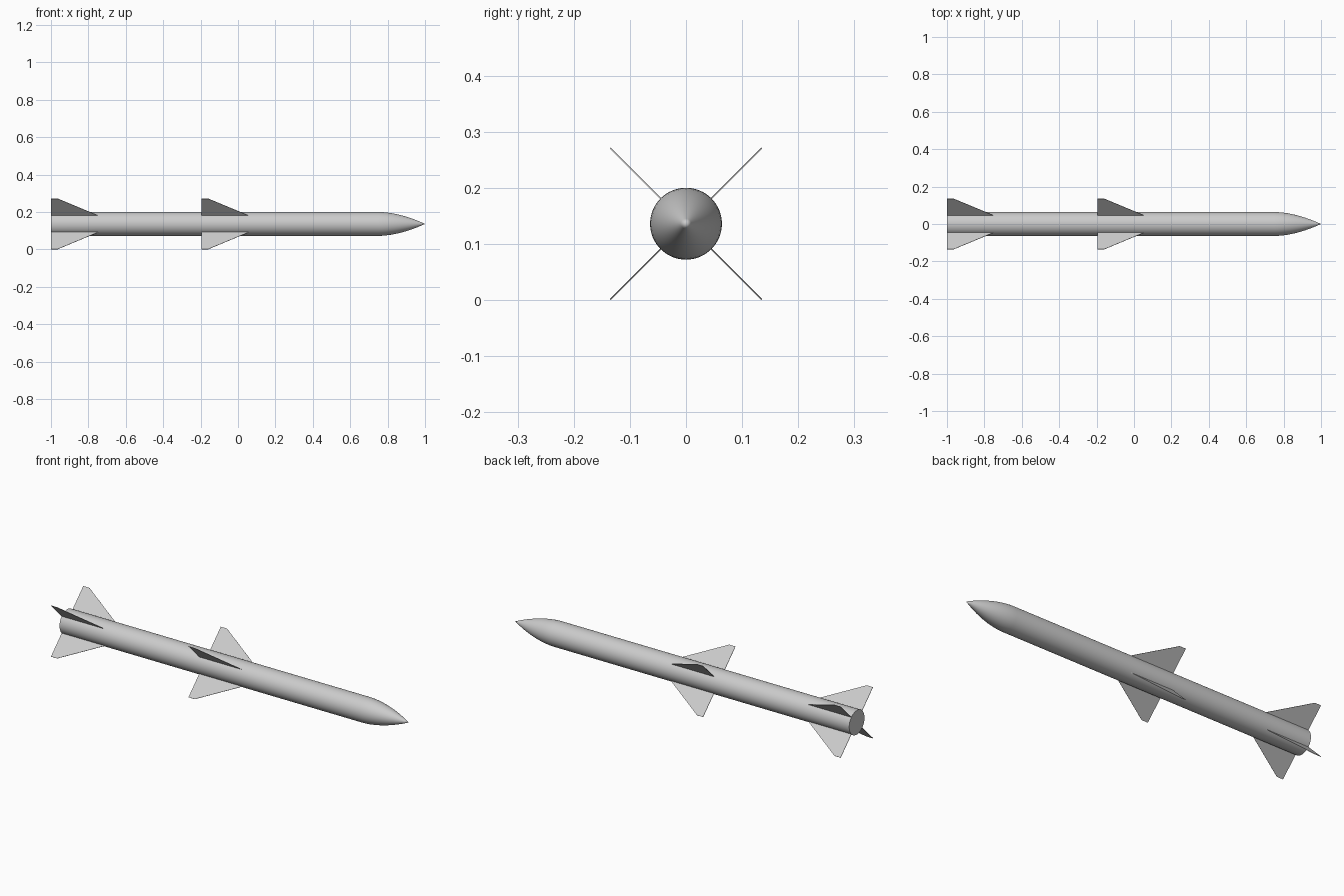
import bpy
import bmesh
import math
from mathutils import Matrix

cube = bpy.data.objects.get("Cube")
if cube:
    bpy.data.objects.remove(cube, do_unlink=True)

AXIS_Z = 0.136
RADIUS = 0.064
SEGMENTS = 64
FIN_TIP = 0.191
FIN_HALF_THICKNESS = 0.001

grey = bpy.data.materials.new("light grey")
grey.use_nodes = True
colour = (0.6, 0.6, 0.6, 1)
grey.diffuse_color = colour
grey.node_tree.nodes["Principled BSDF"].inputs["Base Color"].default_value = colour


def add_object(name, bm):
    bmesh.ops.recalc_face_normals(bm, faces=bm.faces)
    mesh = bpy.data.meshes.new(name)
    bm.to_mesh(mesh)
    bm.free()
    mesh.materials.append(grey)
    obj = bpy.data.objects.new(name, mesh)
    bpy.context.collection.objects.link(obj)
    obj.location.z = AXIS_Z
    return obj


def make_body():
    """Tube with a curved, pointed nose, spun around the x axis."""
    nose_start, steps = 0.75, 12
    profile = [(-1, 0), (-1, RADIUS)]
    for i in range(steps + 1):
        t = i / steps
        profile.append((nose_start + (1 - nose_start) * t, RADIUS * (1 - t ** 1.8)))
    bm = bmesh.new()
    verts = [bm.verts.new((x, 0, r)) for x, r in profile]
    edges = [bm.edges.new(pair) for pair in zip(verts, verts[1:])]
    bmesh.ops.spin(bm, geom=verts + edges, cent=(0, 0, 0), axis=(1, 0, 0),
                   angle=math.tau, steps=SEGMENTS, use_duplicate=False)
    bmesh.ops.remove_doubles(bm, verts=bm.verts, dist=0.0001)
    body = add_object("body", bm)
    bpy.ops.object.select_all(action="DESELECT")
    body.select_set(True)
    bpy.context.view_layer.objects.active = body
    bpy.ops.object.shade_smooth_by_angle(angle=math.radians(30))


def make_fin(name, rear, angle):
    """Thin swept plate rooted inside the body, clipped at its tip."""
    root = RADIUS - 0.006
    outline = [(0, root), (0.262, root), (0.25, RADIUS + 0.001),
               (0.036, FIN_TIP), (0, FIN_TIP)]
    bm = bmesh.new()
    face = bm.faces.new([bm.verts.new((rear + x, -FIN_HALF_THICKNESS, r))
                         for x, r in outline])
    extruded = bmesh.ops.extrude_face_region(bm, geom=[face], use_keep_orig=True)
    moved = [v for v in extruded["geom"] if isinstance(v, bmesh.types.BMVert)]
    bmesh.ops.translate(bm, verts=moved, vec=(0, 2 * FIN_HALF_THICKNESS, 0))
    bm.transform(Matrix.Rotation(math.radians(angle), 4, "X"))
    add_object(name, bm)


make_body()

# Two sets of four fins in a diagonal cross
corners = {"upper_front": 45, "lower_front": 135, "lower_back": 225, "upper_back": 315}
for group, rear in (("tail_fin", -1), ("middle_fin", -0.195)):
    for corner, angle in corners.items():
        make_fin(f"{group}_{corner}", rear, angle)
